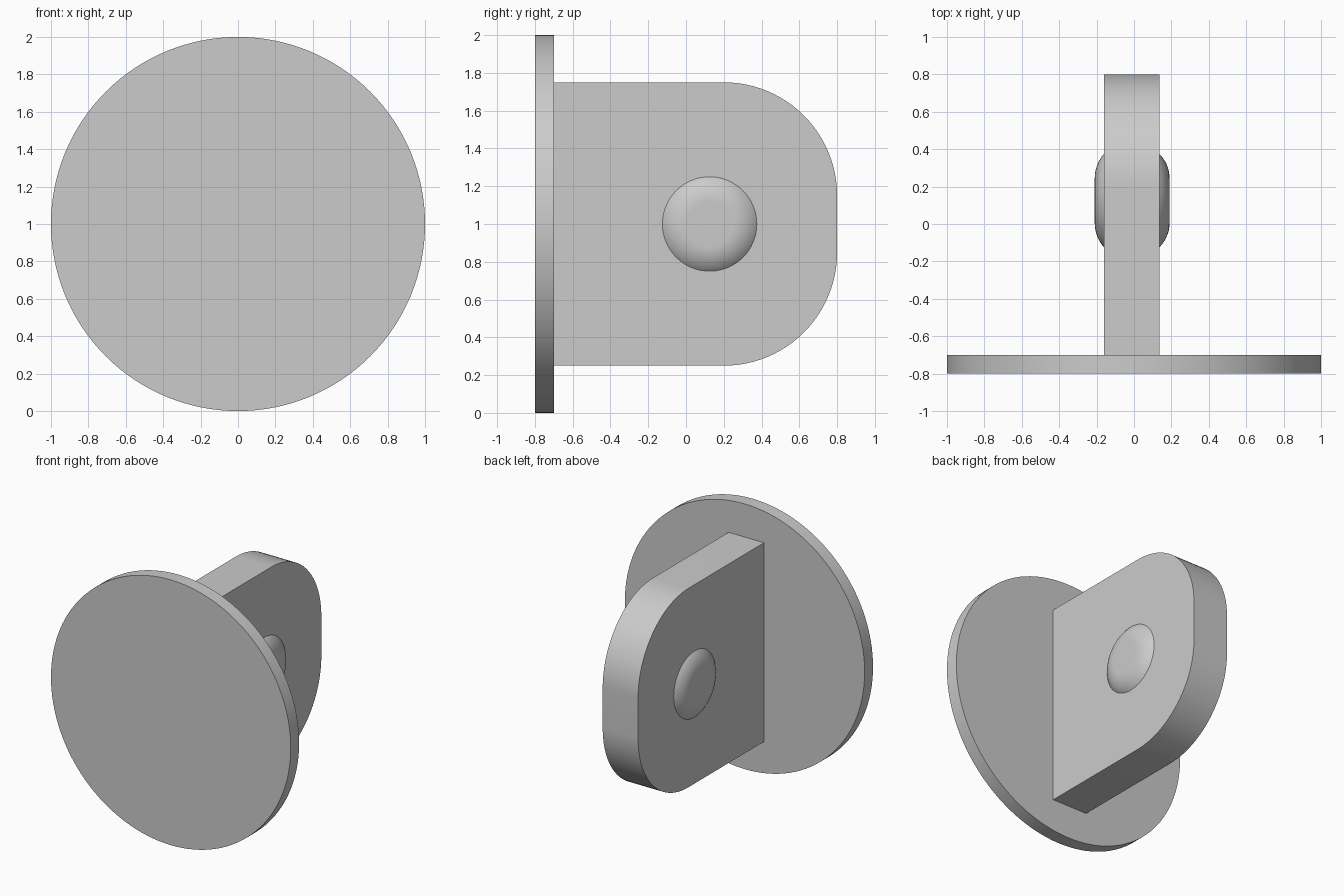
import bpy, bmesh, math
from mathutils import Matrix

cube = bpy.data.objects.get("Cube")
if cube:
    bpy.data.objects.remove(cube, do_unlink=True)

grey = bpy.data.materials.new("light grey")
grey.use_nodes = True
colour = (0.6, 0.6, 0.6, 1)
grey.diffuse_color = colour
grey.node_tree.nodes["Principled BSDF"].inputs["Base Color"].default_value = colour


def finish(name, bm, angle=30):
    bmesh.ops.recalc_face_normals(bm, faces=bm.faces)
    mesh = bpy.data.meshes.new(name)
    bm.to_mesh(mesh)
    bm.free()
    mesh.materials.append(grey)
    obj = bpy.data.objects.new(name, mesh)
    bpy.context.collection.objects.link(obj)
    bpy.ops.object.select_all(action="DESELECT")
    obj.select_set(True)
    bpy.context.view_layer.objects.active = obj
    bpy.ops.object.shade_smooth_by_angle(angle=math.radians(angle))
    return obj


# Round front disc
bm = bmesh.new()
turn = Matrix.Translation((0, -0.75, 1)) @ Matrix.Rotation(math.pi / 2, 4, "X")
bmesh.ops.create_cone(bm, cap_ends=True, segments=128, radius1=1, radius2=1,
                      depth=0.1, matrix=turn)
finish("front_disc", bm)

# Upright plate with two rounded back corners
LEFT, RIGHT = 0.135, -0.16
BACK, TOP, BOTTOM, CORNER, STEPS = 0.8, 1.75, 0.25, 0.6, 24
outline = [(-0.7, BOTTOM)]
for start, z in ((-math.pi / 2, BOTTOM + CORNER), (0, TOP - CORNER)):
    for i in range(STEPS + 1):
        a = start + math.pi / 2 * i / STEPS
        outline.append((BACK - CORNER + CORNER * math.cos(a), z + CORNER * math.sin(a)))
outline.append((-0.7, TOP))
bm = bmesh.new()
face = bm.faces.new([bm.verts.new((RIGHT, y, z)) for y, z in outline])
side = bmesh.ops.extrude_face_region(bm, geom=[face])
bmesh.ops.translate(bm, vec=(LEFT - RIGHT, 0, 0),
                    verts=[g for g in side["geom"] if isinstance(g, bmesh.types.BMVert)])
finish("upright_plate", bm)


# Low flat-topped buttons on both sides of the plate
def button(name, base, direction, height):
    flat, run = 0.12, 0.13
    radius = (run ** 2 + height ** 2) / (2 * height)
    sweep = math.asin(run / radius)
    bm = bmesh.new()
    profile = [bm.verts.new((base + direction * height, 0.125, 1))]
    for i in range(13):
        a = sweep * i / 12
        rise = height - radius * (1 - math.cos(a))
        profile.append(bm.verts.new((base + direction * rise, 0.125,
                                     1 + flat + radius * math.sin(a))))
    edges = [bm.edges.new(pair) for pair in zip(profile, profile[1:])]
    bmesh.ops.spin(bm, geom=profile + edges, cent=(base, 0.125, 1), axis=(1, 0, 0),
                   angle=2 * math.pi, steps=64, use_merge=True)
    bmesh.ops.remove_doubles(bm, verts=bm.verts, dist=0.0001)
    rim = [e for e in bm.edges if e.is_boundary]
    bmesh.ops.holes_fill(bm, edges=rim, sides=0)
    finish(name, bm)


button("left_button", LEFT, 1, 0.055)
button("right_button", RIGHT, -1, 0.05)
